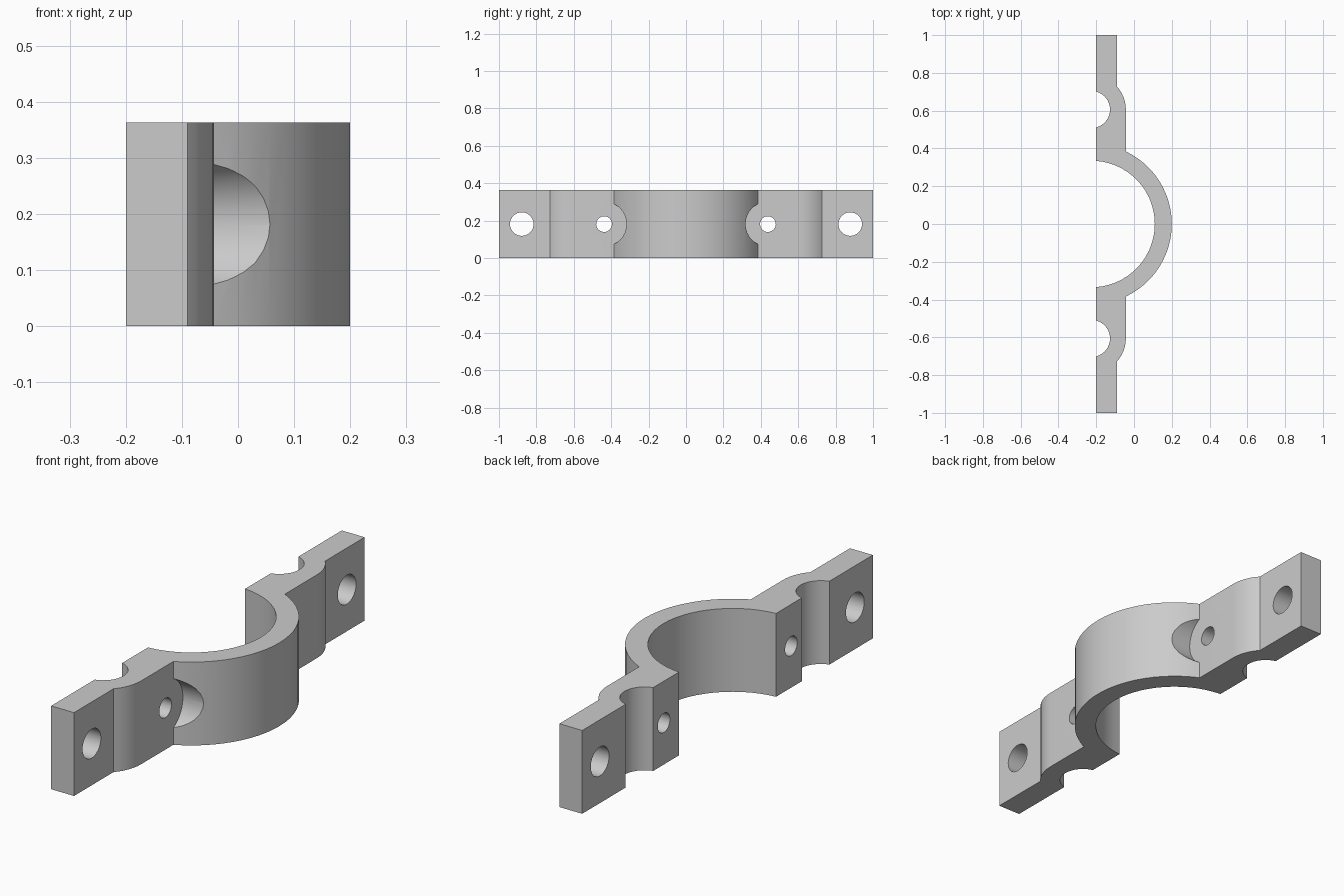
import bpy, bmesh
from math import sin, cos, asin, acos, pi
from mathutils import Matrix

cube = bpy.data.objects.get("Cube")
if cube:
    bpy.data.objects.remove(cube, do_unlink=True)

HEIGHT = 0.363
BACK, FLANGE, BOSS = -0.2, -0.09, -0.043   # x of the flat faces
AXIS = -0.225                              # x of all arc centres
R_OUT, R_IN = 0.425, 0.335                 # main saddle
R_BOSS, R_GROOVE, GROOVE_Y = 0.182, 0.098, 0.606

grey = bpy.data.materials.new("plain grey")
grey.use_nodes = True
colour = (0.6, 0.6, 0.6, 1)
grey.diffuse_color = colour
grey.node_tree.nodes["Principled BSDF"].inputs["Base Color"].default_value = colour


def arc(radius, cy, start, end, steps):
    return [(AXIS + radius * cos(start + (end - start) * i / steps),
             cy + radius * sin(start + (end - start) * i / steps))
            for i in range(steps + 1)]


def mesh_object(name, bm):
    bmesh.ops.recalc_face_normals(bm, faces=bm.faces)
    mesh = bpy.data.meshes.new(name)
    bm.to_mesh(mesh)
    bm.free()
    obj = bpy.data.objects.new(name, mesh)
    bpy.context.collection.objects.link(obj)
    mesh.materials.append(grey)
    return obj


# Half outline: outer saddle, boss, flange, groove, inner saddle
a_out = acos((BOSS - AXIS) / R_OUT)
a_boss = acos((FLANGE - AXIS) / R_BOSS)
a_groove = acos((BACK - AXIS) / R_GROOVE)
a_in = acos((BACK - AXIS) / R_IN)
half = arc(R_OUT, 0, 0, a_out, 12)
half += arc(R_BOSS, GROOVE_Y, 0, a_boss, 6)
half += [(FLANGE, 1), (BACK, 1)]
half += arc(R_GROOVE, GROOVE_Y, a_groove, -a_groove, 16)
half += arc(R_IN, 0, a_in, 0, 14)
outline = half + [(x, -y) for x, y in half[-2:0:-1]]

# Extruded clamp body
bm = bmesh.new()
face = bm.faces.new([bm.verts.new((x, y, 0)) for x, y in outline])
top = bmesh.ops.extrude_face_region(bm, geom=[face])
bmesh.ops.translate(bm, vec=(0, 0, HEIGHT),
                    verts=[g for g in top["geom"] if isinstance(g, bmesh.types.BMVert)])
clamp = mesh_object("clamp_half", bm)


def drill(name, y, radius, x_start, x_end):
    bm = bmesh.new()
    place = (Matrix.Translation(((x_start + x_end) / 2, y, HEIGHT / 2))
             @ Matrix.Rotation(pi / 2, 4, "Y"))
    bmesh.ops.create_cone(bm, cap_ends=True, segments=32, radius1=radius,
                          radius2=radius, depth=x_end - x_start, matrix=place)
    cutter = mesh_object(name, bm)
    cutter.hide_render = True
    mod = clamp.modifiers.new(name, "BOOLEAN")
    mod.operation = "DIFFERENCE"
    mod.solver = "EXACT"
    mod.object = cutter
    bpy.ops.object.modifier_apply(modifier=name)
    bpy.data.objects.remove(cutter, do_unlink=True)


# Bolt holes, screw holes and their head clearances on both arms
bpy.context.view_layer.objects.active = clamp
clamp.select_set(True)
for side in (-1, 1):
    drill("bolt_hole", side * 0.878, 0.063, -0.4, 0.3)
    drill("screw_hole", side * 0.438, 0.042, -0.4, 0.3)
    drill("head_clearance", side * 0.438, 0.12, BOSS + 0.0005, 0.3)

bpy.ops.object.shade_smooth_by_angle(angle=pi / 6)
